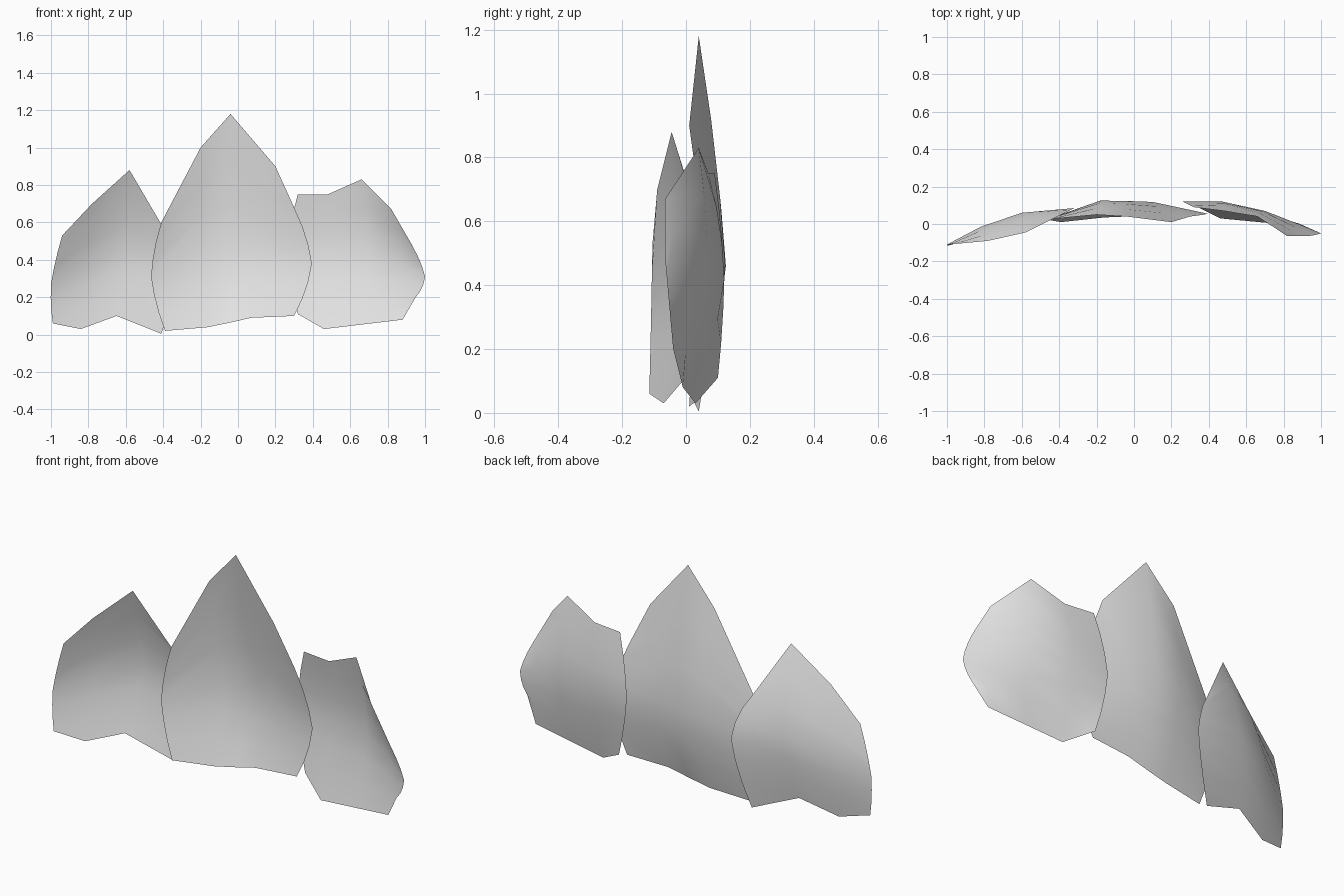
import bpy
from mathutils import Vector

cube = bpy.data.objects.get("Cube")
if cube:
    bpy.data.objects.remove(cube, do_unlink=True)

# One plain stone colour
stone = bpy.data.materials.new("pale_grey")
stone.use_nodes = True
stone.diffuse_color = (0.8, 0.8, 0.8, 1)
stone.node_tree.nodes["Principled BSDF"].inputs["Base Color"].default_value = stone.diffuse_color

ROWS = 6         # faces along each column
ROUNDNESS = 0.6  # blend between a folded and a fully curved column


def column_point(column, t):
    """Point on a column that passes through its bottom, middle and top."""
    bottom, middle, top = (Vector(p) for p in column)
    curved = (bottom * (1 - t) * (1 - 2 * t) + middle * 4 * t * (1 - t)
              + top * t * (2 * t - 1))
    if t < 0.5:
        folded = bottom.lerp(middle, 2 * t)
    else:
        folded = middle.lerp(top, 2 * t - 1)
    return folded.lerp(curved, ROUNDNESS)


def make_sheet(name, columns):
    """Thin curved sheet skinned across columns listed from -x to +x."""
    verts = [column_point(c, r / ROWS) for c in columns for r in range(ROWS + 1)]
    step = ROWS + 1
    faces = []
    for c in range(len(columns) - 1):
        for r in range(ROWS):
            a = c * step + r
            faces.append((a, a + step, a + step + 1, a + 1))
    mesh = bpy.data.meshes.new(name)
    mesh.from_pydata(verts, [], faces)
    mesh.materials.append(stone)
    mesh.shade_smooth()
    sheet = bpy.data.objects.new(name, mesh)
    bpy.context.collection.objects.link(sheet)
    return sheet


# Tall pointed sheet in the middle
make_sheet("centre_sheet", [
    [(-.39, .01, .02), (-.465, .025, .31), (-.41, .03, .60)],
    [(-.16, .035, .04), (-.18, .125, .46), (-.20, .05, 1.0)],
    [(-.04, .04, .065), (-.04, .123, .46), (-.04, .04, 1.18)],
    [(.07, .045, .09), (.10, .118, .45), (.20, .01, .90)],
    [(.30, .06, .10), (.395, .055, .38), (.30, .04, .68)],
])

# Lower sheet on the right, tucked behind the middle one
make_sheet("right_sheet", [
    [(-.99, -.115, .06), (-1.0, -.11, .27), (-.94, -.105, .53)],
    [(-.84, -.07, .03), (-.82, -.015, .38), (-.78, -.09, .70)],
    [(-.65, -.01, .10), (-.60, .06, .45), (-.58, -.045, .88)],
    [(-.41, .04, .005), (-.32, .085, .36), (-.41, .04, .59)],
])

# Lower sheet on the left, tucked behind the middle one
make_sheet("left_sheet", [
    [(.32, .10, .11), (.26, .12, .43), (.32, .09, .75)],
    [(.46, .03, .03), (.47, .12, .42), (.48, .07, .75)],
    [(.67, .01, .055), (.70, .07, .42), (.66, .04, .83)],
    [(.88, -.01, .08), (.88, 0, .38), (.82, -.065, .67)],
    [(.95, -.04, .20), (1.0, -.05, .31), (.93, -.065, .48)],
])
